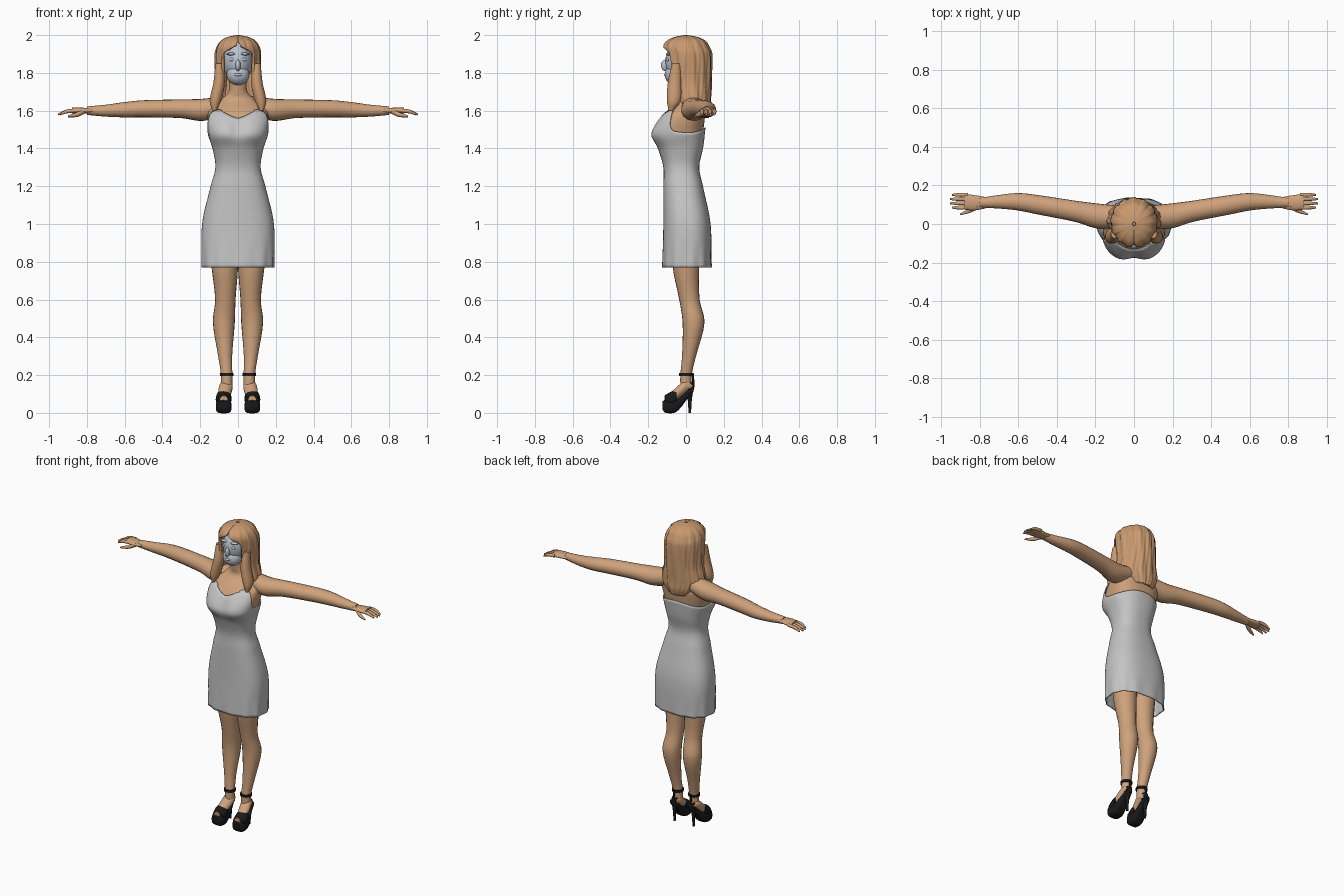
import bpy, bmesh, math
from mathutils import Matrix

cube = bpy.data.objects.get("Cube")
if cube:
    bpy.data.objects.remove(cube, do_unlink=True)


def material(name, *color):
    mat = bpy.data.materials.new(name)
    mat.use_nodes = True
    mat.diffuse_color = (*color, 1)
    shader = mat.node_tree.nodes["Principled BSDF"]
    shader.inputs["Base Color"].default_value = mat.diffuse_color
    return mat


skin = material("tan skin", .62, .36, .2)
hair_brown = material("light brown hair", .58, .32, .16)
cloth = material("grey cloth", .56, .56, .56)
face_grey = material("pale blue grey face", .5, .55, .62)
leather = material("black leather", .01, .01, .01)


def profile(rows, t):
    """Smooth curve through rows, keyed by the first value of each row."""
    last = len(rows) - 1
    t = min(max(t, rows[0][0]), rows[last][0])
    i = 0
    while i < last - 1 and t > rows[i + 1][0]:
        i += 1
    step = rows[i + 1][0] - rows[i][0]
    s = (t - rows[i][0]) / step

    def slope(row, column):
        before, after = rows[max(row - 1, 0)], rows[min(row + 1, last)]
        return (after[column] - before[column]) / (after[0] - before[0]) * step

    values = []
    for column in range(1, len(rows[0])):
        start, end = rows[i][column], rows[i + 1][column]
        leave, arrive = slope(i, column), slope(i + 1, column)
        rise = end - start
        bend = s * (leave + arrive - 2 * rise)
        values.append(start + s * (leave + s * (3 * rise - 2 * leave - arrive + bend)))
    return values


def spread(start, end, steps):
    return [start + (end - start) * k / steps for k in range(steps + 1)]


def stations(rows, cuts):
    """Positions that hit every row, with even cuts between them."""
    inner = [t for low, high in zip(rows, rows[1:]) for t in spread(low[0], high[0], cuts)[:-1]]
    return inner + [rows[-1][0]]


def finish(name, bm, mat):
    mesh = bpy.data.meshes.new(name)
    bm.to_mesh(mesh)
    bm.free()
    mesh.materials.append(mat)
    obj = bpy.data.objects.new(name, mesh)
    bpy.context.collection.objects.link(obj)
    bpy.ops.object.select_all(action="DESELECT")
    obj.select_set(True)
    bpy.context.view_layer.objects.active = obj
    bpy.ops.object.shade_smooth_by_angle(angle=math.radians(50))
    return obj


def surface(name, grid, mat, ring=True, caps=False):
    """Skin a grid of points, row by row."""
    bm = bmesh.new()
    verts = [[bm.verts.new(point) for point in row] for row in grid]
    count = len(grid[0])
    for low, high in zip(verts, verts[1:]):
        for j in range(count if ring else count - 1):
            k = (j + 1) % count
            bm.faces.new((low[j], low[k], high[k], high[j]))
    if caps:
        bm.faces.new(verts[0])
        bm.faces.new(verts[-1])
        bmesh.ops.recalc_face_normals(bm, faces=bm.faces)
    return finish(name, bm, mat)


def thicken(obj, thickness):
    mod = obj.modifiers.new("Thickness", "SOLIDIFY")
    mod.thickness = thickness
    mod.offset = -1


def power(value, exponent):
    return math.copysign(abs(value) ** exponent, value)


def angles(count):
    return [math.tau * j / count for j in range(count)]


def tube(name, rows, mat, side=1, axis="z", flat=1, boxy=1, sides=20):
    """Closed tube; each row is position along the axis, two centres, radius."""
    grid = []
    for t in stations(rows, 4):
        a, b, radius = profile(rows, t)
        ring = []
        for w in angles(sides):
            u = a + radius * power(math.sin(w), boxy)
            v = b - radius * flat * power(math.cos(w), boxy)
            x, y, z = {"x": (t, u, v), "y": (u, t, v), "z": (u, v, t)}[axis]
            ring.append((x * side, y, z))
        grid.append(ring)
    surface(name, grid, mat, caps=True)


def ball(name, centre, radii, mat, side=1):
    x, y, z = centre
    place = Matrix.Translation((x * side, y, z)) @ Matrix.Diagonal((*radii, 1))
    bm = bmesh.new()
    bmesh.ops.create_uvsphere(bm, u_segments=32, v_segments=20, radius=1, matrix=place)
    finish(name, bm, mat)


def pair(build, name, *args, **options):
    for label, side in (("left", 1), ("right", -1)):
        build(label + "_" + name, *args, side=side, **options)


# Body outline: height, half width, front, back
body = [(.77, .19, -.125, .135), (1, .19, -.12, .13), (1.2, .145, -.12, .09),
        (1.3, .12, -.12, .07), (1.4, .135, -.15, .09), (1.48, .16, -.19, .1),
        (1.6, .165, -.11, .11), (1.66, .1, -.05, .09), (1.7, .06, -.05, .07),
        (1.8, .06, -.06, .06)]
# Neckline height by angle from the front
neckline = [(0, 1.56), (.5, 1.6), (.9, 1.6), (1.5, 1.49), (math.pi, 1.51)]
columns = angles(72)


def body_point(z, w, inset=0):
    half, front, back = profile(body, z)
    boxy = .8 if z < 1.6 else 1
    x = (half - inset) * power(math.sin(w), boxy)
    y = (front + back) / 2 - ((back - front) / 2 - inset) * power(math.cos(w), boxy)
    if math.cos(w) > 0:  # hollow between the breasts
        y += .02 * math.exp(-(x / .04) ** 2 - ((z - 1.5) / .06) ** 2)
    return x, y, z


def dress_point(level, w):
    hem = body[0][0]
    top, = profile(neckline, min(w, math.tau - w))
    x, y, z = body_point(hem + (top - hem) * level, w)
    pleat = 1 + .02 * math.sin(12 * w) * max(0, 1 - level * 5)
    return x * pleat, y * pleat, z


# Dress with a shaped neckline and shallow pleats at the hem
dress = surface("dress", [[dress_point(level, w) for w in columns]
                          for level in spread(0, 1, 48)], cloth)
thicken(dress, .006)

# Chest, shoulders and neck
surface("torso", [[body_point(z, w, .01) for w in columns]
                  for z in spread(1.4, 1.8, 30)], skin, caps=True)

# Arms and hands
pair(tube, "arm", [(.03, .04, 1.64, .05), (.18, .04, 1.605, .065), (.3, .065, 1.61, .055),
                   (.5, .1, 1.61, .05), (.6, .115, 1.605, .045), (.7, .115, 1.6, .035),
                   (.8, .11, 1.6, .025)], skin, axis="x", flat=.9)
pair(tube, "palm", [(.77, .11, 1.6, .03), (.83, .11, 1.6, .04), (.88, .115, 1.6, .04)],
     skin, axis="x", flat=.4)
for k, finger in enumerate(("index", "middle", "ring", "little")):
    y = .085 + .022 * k
    tip = .96 - .012 * abs(k - 1.5)
    pair(tube, finger + "_finger", [(.86, y, 1.6, .01), (.91, y, 1.595, .01), (tip, y, 1.58, .005)],
         skin, axis="x", sides=10)
pair(tube, "thumb", [(.81, .09, 1.6, .015), (.85, .07, 1.58, .013), (.9, .05, 1.57, .005)],
     skin, axis="x", sides=10)

# Legs and feet
pair(tube, "leg", [(.13, .06, 0, .03), (.2, .06, 0, .03), (.3, .068, .016, .037),
                   (.48, .075, .04, .058), (.6, .067, .018, .054), (.77, .07, 0, .07),
                   (1, .08, 0, .08)], skin)
pair(tube, "foot", [(-.115, .075, .07, .02), (-.08, .075, .08, .03), (-.04, .07, .11, .035),
                    (0, .063, .14, .035), (.035, .063, .14, .02)], skin, axis="y")

# Platform shoes
pair(tube, "shoe_sole", [(-.125, .08, .04, .025), (-.11, .076, .035, .04), (-.06, .076, .035, .04),
                         (-.03, .075, .055, .035), (.01, .07, .1, .025), (.04, .07, .13, .02)],
     leather, axis="y", flat=.85, boxy=.6)
pair(tube, "shoe_toe_band", [(-.11, .075, .06, .035), (-.08, .076, .07, .042), (-.05, .075, .085, .04)],
     leather, axis="y")
pair(tube, "shoe_heel", [(0, .07, .02, .007), (.06, .07, .02, .01), (.13, .07, .02, .02)], leather)
pair(tube, "shoe_heel_cup", [(.12, .065, .02, .023), (.16, .063, .025, .02)], leather)
pair(tube, "heel_strap", [(.15, .063, .04, .006), (.21, .06, .035, .006)], leather, sides=8)
pair(tube, "ankle_strap", [(.195, .06, 0, .036), (.212, .06, 0, .036)], leather)

# Head and facial features
ball("head", (0, -.005, 1.86), (.08, .105, .11), face_grey)
ball("jaw", (0, -.06, 1.79), (.06, .052, .055), face_grey)
ball("nose", (0, -.11, 1.84), (.014, .022, .03), face_grey)
ball("lips", (0, -.1, 1.79), (.025, .017, .01), face_grey)
pair(ball, "eye", (.03, -.095, 1.87), (.015, .01, .01), face_grey)
pair(ball, "brow", (.035, -.09, 1.9), (.025, .015, .008), face_grey)

# Hair: height, half width, middle, depth, half angle of the face opening
style = [(1.56, .09, .03, .09, 1.9), (1.6, .12, .03, .1, 1.4), (1.65, .14, .02, .11, 1.1),
         (1.75, .12, .015, .12, .8), (1.9, .12, .01, .125, .7), (1.94, .11, 0, .12, .2),
         (1.97, .09, 0, .1, 0), (1.99, .055, 0, .06, 0), (2, .01, 0, .01, 0)]
grid = []
for z in stations(style, 6):
    half, middle, depth, gap = profile(style, z)
    gap = max(gap, 0)
    row = []
    for w in spread(gap, math.tau - gap, 96):
        wave = 1 + .025 * math.sin(13 * w + 9 * z) + .015 * math.sin(29 * w - 14 * z)
        row.append((half * wave * math.sin(w), middle - depth * wave * math.cos(w), z))
    grid.append(row)
hair = surface("hair", grid, hair_brown, ring=False)
thicken(hair, .015)
pair(tube, "front_lock", [(1.6, .125, -.08, .01), (1.65, .12, -.065, .03), (1.75, .1, -.06, .03),
                          (1.85, .1, -.05, .02)], hair_brown, flat=1.2)
